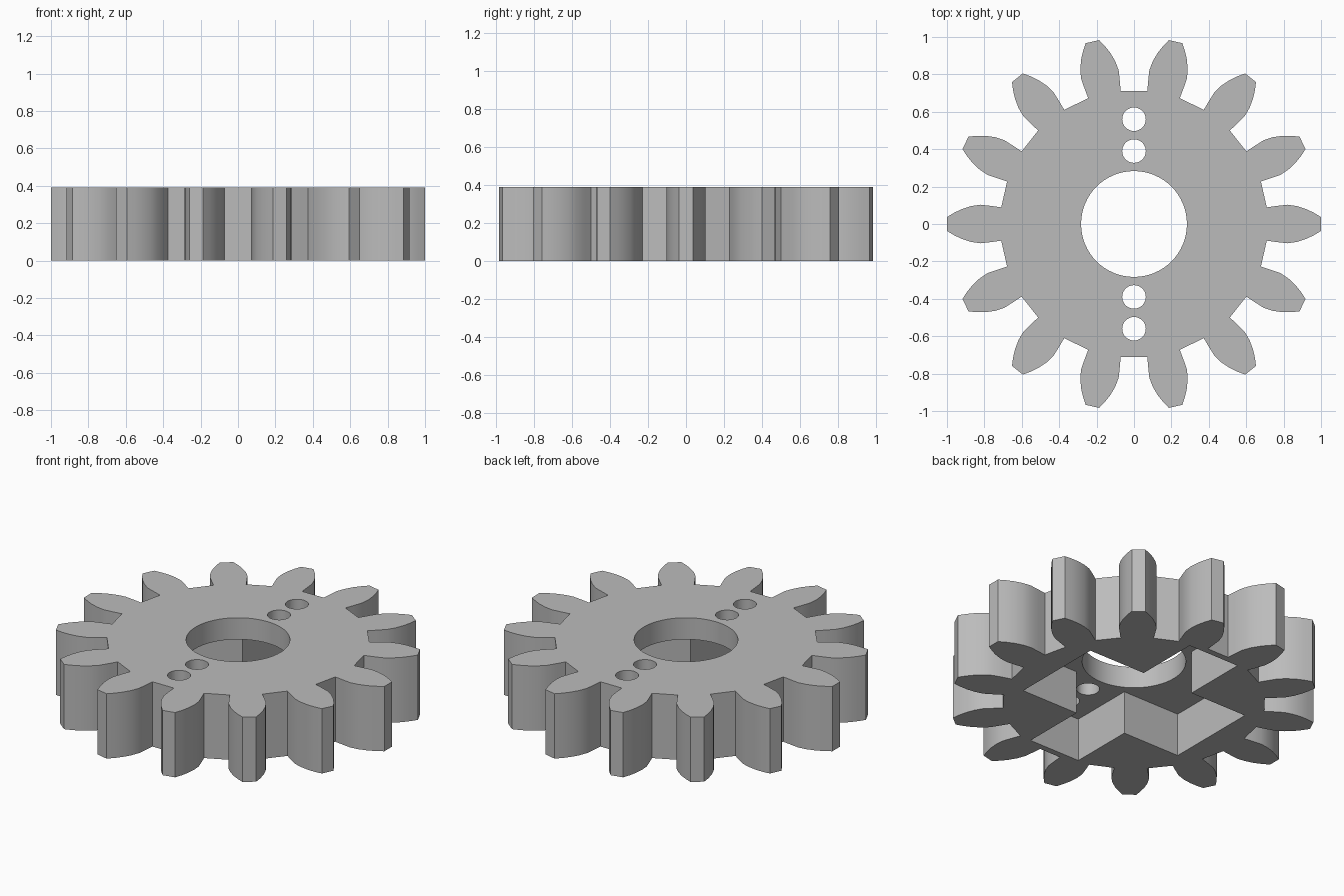
import bpy
import bmesh
import math
from mathutils import Matrix, Vector

cube = bpy.data.objects.get("Cube")
if cube:
    bpy.data.objects.remove(cube, do_unlink=True)

HEIGHT = 0.39
RECESS_DEPTH = 0.26
TEETH = 14

grey = bpy.data.materials.new("plain_grey")
grey.use_nodes = True
colour = (0.5, 0.5, 0.5, 1)
grey.diffuse_color = colour
grey.node_tree.nodes["Principled BSDF"].inputs["Base Color"].default_value = colour


def prism(name, outline, bottom, top):
    """Extrude a counter-clockwise outline between two heights."""
    bm = bmesh.new()
    base = bm.faces.new([bm.verts.new((x, y, bottom)) for x, y in outline])
    grown = bmesh.ops.extrude_face_region(bm, geom=[base], use_keep_orig=True)
    moved = [g for g in grown["geom"] if isinstance(g, bmesh.types.BMVert)]
    bmesh.ops.translate(bm, verts=moved, vec=(0, 0, top - bottom))
    bmesh.ops.recalc_face_normals(bm, faces=bm.faces)
    mesh = bpy.data.meshes.new(name)
    bm.to_mesh(mesh)
    bm.free()
    mesh.materials.append(grey)
    obj = bpy.data.objects.new(name, mesh)
    bpy.context.collection.objects.link(obj)
    return obj


def circle(y, radius, sides):
    return [(radius * math.cos(i * math.tau / sides),
             y + radius * math.sin(i * math.tau / sides)) for i in range(sides)]


# Toothed wheel: one half flank, mirrored and repeated round the centre
flank = [(0.71, 0.089), (0.76, 0.096), (0.82, 0.103),
         (0.87, 0.096), (0.92, 0.08), (0.96, 0.061), (1, 0.037)]
tooth = [(x, -y) for x, y in flank] + flank[::-1]
outline = []
for i in range(TEETH):
    turn = Matrix.Rotation(i * math.tau / TEETH, 2)
    outline += [turn @ Vector(p) for p in tooth]
gear = prism("gear_wheel", outline, 0, HEIGHT)

# Cross-shaped recess in the underside
ax, ay = 0.17, 0.285   # half widths of the arms
ex, ey = 0.55, 0.675   # reach of the arms
quarter = [(ex, ay), (ax, ay), (ax, ey)]
cross = quarter + [(-x, y) for x, y in quarter[::-1]]
cross += [(-x, -y) for x, y in cross]
cutters = [prism("recess_cutter", cross, -0.1, RECESS_DEPTH)]

# Centre bore and the four small holes
cutters.append(prism("bore_cutter", circle(0, 0.283, 64), -0.2, HEIGHT + 0.1))
for y in (-0.56, -0.39, 0.39, 0.56):
    cutters.append(prism("pin_hole_cutter", circle(y, 0.063, 32), -0.2, HEIGHT + 0.1))

bpy.ops.object.select_all(action="DESELECT")
bpy.context.view_layer.objects.active = gear
gear.select_set(True)
for cutter in cutters:
    cutter.hide_render = True
    cut = gear.modifiers.new("cut", "BOOLEAN")
    cut.operation = "DIFFERENCE"
    cut.solver = "EXACT"
    cut.object = cutter
    bpy.ops.object.modifier_apply(modifier=cut.name)
    bpy.data.objects.remove(cutter, do_unlink=True)

bpy.ops.object.shade_smooth_by_angle(angle=math.radians(30))
